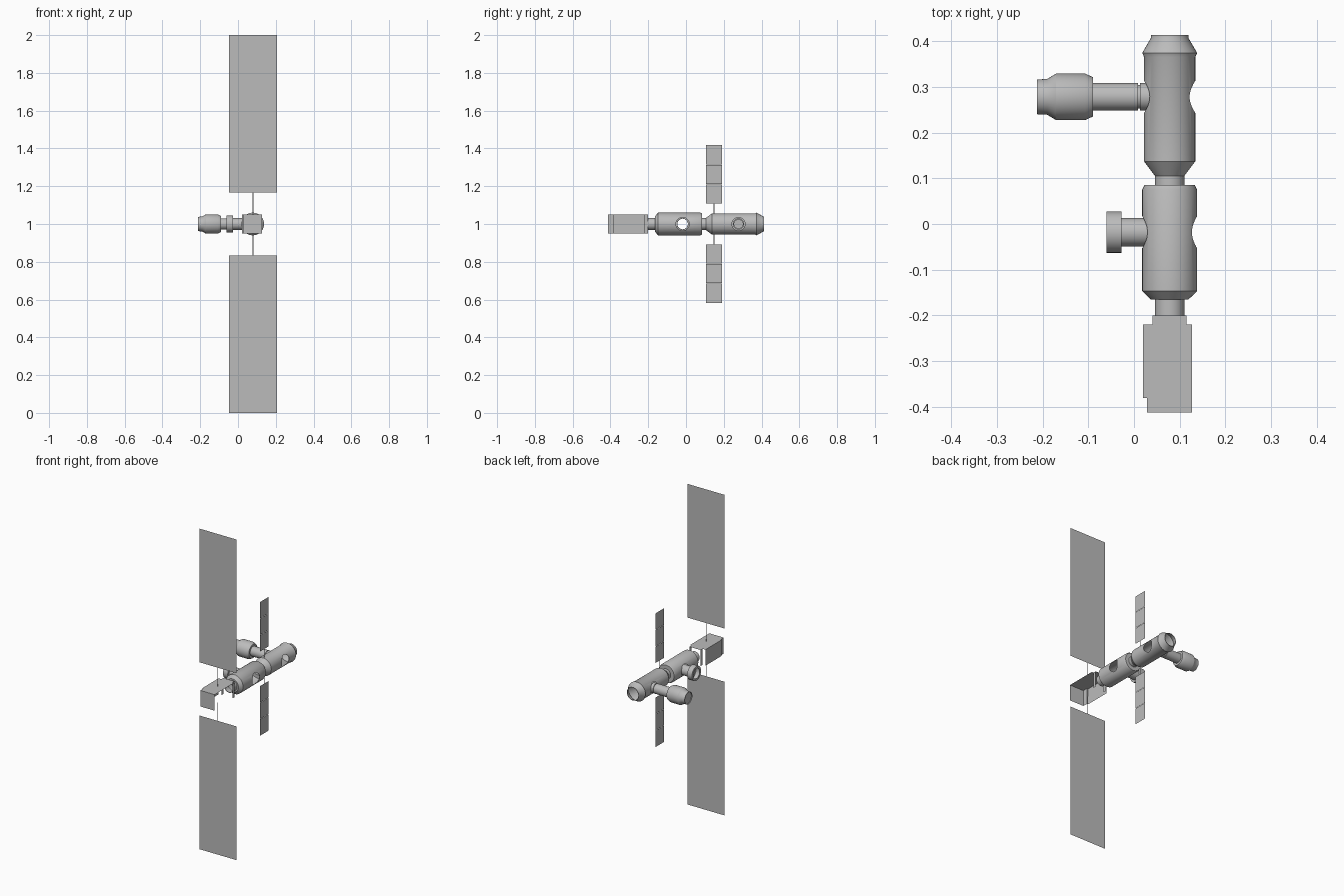
import bpy, bmesh, math
from mathutils import Matrix, Vector

cube = bpy.data.objects.get("Cube")
if cube:
    bpy.data.objects.remove(cube)

AXIS_X, AXIS_Z = 0.078, 1.0
SIDES = 40

grey = bpy.data.materials.new("station_grey")
grey.use_nodes = True
colour = (0.5, 0.5, 0.5, 1)
grey.diffuse_color = colour
grey.node_tree.nodes["Principled BSDF"].inputs["Base Color"].default_value = colour


def finish(name, bm, smooth=False):
    mesh = bpy.data.meshes.new(name)
    bm.to_mesh(mesh)
    bm.free()
    mesh.materials.append(grey)
    obj = bpy.data.objects.new(name, mesh)
    bpy.context.collection.objects.link(obj)
    if smooth:
        select(obj)
        bpy.ops.object.shade_smooth_by_angle(angle=math.radians(30))
    return obj


def select(obj):
    bpy.ops.object.select_all(action='DESELECT')
    obj.select_set(True)
    bpy.context.view_layer.objects.active = obj


def tube(name, profile, along, centre, holes=(), wall=0.003):
    """Hollow turned shell from (position, radius) pairs along 'X' or 'Y'."""
    loop = profile + [(p, r - wall) for p, r in reversed(profile)]
    bm = bmesh.new()
    rings = []
    for i in range(SIDES):
        a = 2 * math.pi * i / SIDES
        c, s = math.cos(a), math.sin(a)
        if along == 'Y':
            ring = [(centre + r * c, p, AXIS_Z + r * s) for p, r in loop]
        else:
            ring = [(p, centre + r * c, AXIS_Z + r * s) for p, r in loop]
        rings.append([bm.verts.new(v) for v in ring])
    n = len(loop)
    for i in range(SIDES):
        a, b = rings[i], rings[(i + 1) % SIDES]
        for j in range(n):
            k = (j + 1) % n
            bm.faces.new((a[j], a[k], b[k], b[j]))
    bmesh.ops.recalc_face_normals(bm, faces=bm.faces)
    obj = finish(name, bm)
    # side ports drilled straight across the module
    for y in holes:
        cut = bmesh.new()
        bmesh.ops.create_cone(cut, cap_ends=True, segments=SIDES, radius1=0.035, radius2=0.035,
                              depth=0.3, matrix=Matrix.Translation((AXIS_X, y, AXIS_Z))
                              @ Matrix.Rotation(math.pi / 2, 4, 'Y'))
        cutter = finish("port_cutter", cut)
        cutter.hide_render = True
        select(obj)
        mod = obj.modifiers.new("port", 'BOOLEAN')
        mod.operation, mod.solver, mod.object = 'DIFFERENCE', 'EXACT', cutter
        bpy.ops.object.modifier_apply(modifier=mod.name)
        bpy.data.objects.remove(cutter)
    select(obj)
    bpy.ops.object.shade_smooth_by_angle(angle=math.radians(30))
    return obj


def sheet(name, corners):
    bm = bmesh.new()
    bm.faces.new([bm.verts.new(c) for c in corners])
    return finish(name, bm)


def upright(name, along, lo, hi, z0, z1, offset):
    """Thin vertical rectangle running along 'X' or 'Y'."""
    spots = [(lo, z0), (hi, z0), (hi, z1), (lo, z1)]
    if along == 'X':
        return sheet(name, [(p, offset, z) for p, z in spots])
    return sheet(name, [(offset, p, z) for p, z in spots])


# Main pressurised modules
tube("front_module", [(-0.2, 0.032), (-0.165, 0.032), (-0.165, 0.041), (-0.147, 0.06),
                      (0.075, 0.06), (0.085, 0.055), (0.085, 0.034)],
     'Y', AXIS_X, holes=[-0.018])
tube("rear_module", [(0.083, 0.032), (0.105, 0.032), (0.137, 0.056), (0.365, 0.056),
                     (0.374, 0.06), (0.407, 0.041), (0.413, 0.041)],
     'Y', AXIS_X, holes=[0.278])

# Side branches
tube("side_port", [(0.034, 0.031), (-0.027, 0.031), (-0.027, 0.045),
                   (-0.06, 0.045), (-0.06, 0.034)], 'X', -0.018)
tube("side_arm_module", [(0.034, 0.03), (0.013, 0.03), (0.013, 0.026), (0.009, 0.026),
                         (0.009, 0.03), (-0.09, 0.03), (-0.09, 0.043), (-0.107, 0.051),
                         (-0.17, 0.051), (-0.19, 0.039), (-0.212, 0.038)], 'X', 0.278)
bm = bmesh.new()
bmesh.ops.create_circle(bm, cap_ends=True, segments=SIDES, radius=0.037,
                        matrix=Matrix.Translation((-0.207, 0.278, AXIS_Z))
                        @ Matrix.Rotation(-math.pi / 2, 4, 'Y'))
finish("side_arm_cap", bm)

# Open service bay: roof plate with walls hanging from its front and -x edges
outline = [(0.115, -0.2), (0.04, -0.2), (0.04, -0.22), (0.02, -0.22), (0.02, -0.38),
           (0.028, -0.38), (0.028, -0.412), (0.127, -0.412), (0.127, -0.22), (0.115, -0.22)]
TOP, BOTTOM = 1.05, 0.95
sheet("bay_roof", [(x, y, TOP) for x, y in outline])
bm = bmesh.new()
wall_edges = list(zip(outline[1:7], outline[2:8])) + [(outline[9], outline[0])]
for a, b in wall_edges:
    if (a, b) == (outline[2], outline[3]):
        continue
    bm.faces.new([bm.verts.new((*p, z)) for p, z in
                  ((a, BOTTOM), (b, BOTTOM), (b, TOP), (a, TOP))])
bmesh.ops.remove_doubles(bm, verts=bm.verts, dist=1e-5)
finish("bay_walls", bm)

# Solar wings, masts and radiators, mirrored above and below the axis
for side, label in ((1, "upper"), (-1, "lower")):
    def height(d):
        return AXIS_Z + side * d

    for lo, hi, half in ((-0.047, 0.0798, "right"), (0.0802, 0.207, "left")):
        upright(f"{label}_solar_panel_{half}", 'X', lo, hi, height(0.166), height(1.0), -0.31)
    upright(f"{label}_solar_mast", 'X', 0.078, 0.082, height(0.05), height(0.325), -0.312)

    for i in range(3):
        base = 0.108 + i * 0.1035
        upright(f"{label}_radiator_{i + 1}", 'Y', 0.106, 0.19,
                height(base), height(base + 0.102), AXIS_X)
    upright(f"{label}_radiator_mast", 'Y', 0.146, 0.15, height(0.05), height(0.11), AXIS_X)
